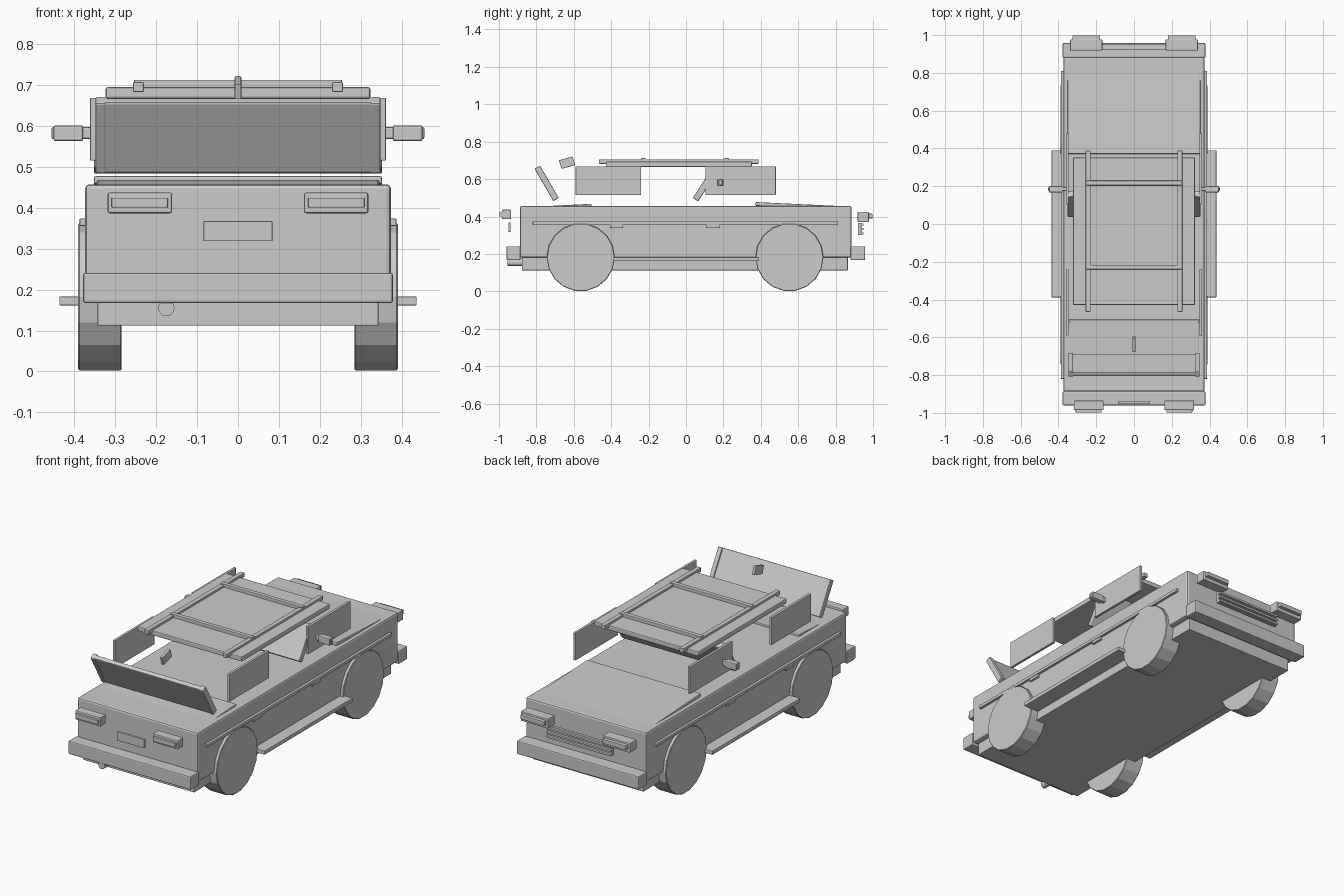
import bpy
from math import radians, pi

if "Cube" in bpy.data.objects:
    bpy.data.objects.remove(bpy.data.objects["Cube"])


def box(name, x, y, z, tilt=0.0, bevel=0.005):
    """Bevelled box from (min, max) ranges, tilted about its x axis in degrees."""
    bpy.ops.mesh.primitive_cube_add(
        size=1, location=[(r[0] + r[1]) / 2 for r in (x, y, z)])
    ob = bpy.context.object
    ob.name = name
    ob.scale = [r[1] - r[0] for r in (x, y, z)]
    bpy.ops.object.transform_apply(location=False, rotation=False, scale=True)
    ob.rotation_euler[0] = radians(tilt)
    if bevel:
        m = ob.modifiers.new("bevel", 'BEVEL')
        m.width = bevel
        m.segments = 2
    return ob


def pair(name, x, y, z, **kw):
    """The same box on the right and the left side."""
    box(name + "_right", x, y, z, **kw)
    box(name + "_left", (-x[1], -x[0]), y, z, **kw)


def panel(name, half_w, y, z, thick, length, tilt):
    """Box given by its centre, for leaning panels."""
    return box(name, (-half_w, half_w), (y - thick / 2, y + thick / 2),
               (z - length / 2, z + length / 2), tilt=tilt)


# Body, chassis, bumpers
box("body", (-0.373, 0.373), (-0.888, 0.885), (0.18, 0.457), bevel=0.01)
box("chassis", (-0.343, 0.343), (-0.877, 0.865), (0.112, 0.19), bevel=0.003)
for name, y in (("front_bumper", (-0.96, -0.885)), ("back_bumper", (0.88, 0.958))):
    box(name, (-0.378, 0.378), y, (0.167, 0.241), bevel=0.006)

# Sloping lids at both ends
box("back_hood", (-0.352, 0.352), (0.37, 0.85), (0.446, 0.466), tilt=-2.7)
box("front_hood", (-0.345, 0.345), (-0.855, -0.505), (0.437, 0.459), tilt=3)

# Wheels
for end, y in (("front", -0.563), ("back", 0.553)):
    for side, s in (("left", -1), ("right", 1)):
        bpy.ops.mesh.primitive_cylinder_add(
            vertices=18, radius=0.182, depth=0.106,
            location=(s * 0.337, y, 0.182), rotation=(0, pi / 2, 0))
        w = bpy.context.object
        w.name = f"{end}_{side}_wheel"
        m = w.modifiers.new("bevel", 'BEVEL')
        m.width = 0.003
        m.limit_method = 'ANGLE'
        m.angle_limit = radians(40)

# Running boards, side trim, door handles
pair("running_board", (0.33, 0.436), (-0.388, 0.39), (0.161, 0.183), bevel=0.003)
pair("side_trim", (0.365, 0.387), (-0.82, 0.81), (0.355, 0.373), bevel=0.003)
for i, y in enumerate((-0.372, 0.145)):
    pair(f"door_handle_{i}", (0.365, 0.385), (y - 0.035, y + 0.035),
         (0.339, 0.357), bevel=0.003)

# Leaning windscreens with side pillars
panel("front_glass", 0.338, -0.747, 0.576, 0.024, 0.2, 30)
for s in (-1, 1):
    p = panel("front_glass_pillar", 0.013, -0.745, 0.577, 0.034, 0.2, 30)
    p.location.x = s * 0.335
panel("back_glass", 0.352, 0.105, 0.574, 0.034, 0.2, -33)

# Side windows
pair("front_side_window", (0.346, 0.361), (-0.59, -0.24), (0.515, 0.668), bevel=0.002)
pair("back_side_window", (0.346, 0.361), (0.105, 0.48), (0.515, 0.668), bevel=0.002)

# Mirrors
pair("mirror", (0.378, 0.45), (0.167, 0.2), (0.562, 0.601))
pair("mirror_stem", (0.352, 0.455), (0.175, 0.195), (0.567, 0.597))

# Roof and rack
box("roof", (-0.323, 0.323), (-0.428, 0.352), (0.666, 0.694))
pair("rack_rail", (0.23, 0.256), (-0.465, 0.388), (0.682, 0.706), bevel=0.003)
for i, y in enumerate((-0.228, 0.217)):
    box(f"rack_crossbar_{i}", (-0.254, 0.254), (y - 0.012, y + 0.012),
        (0.69, 0.712), bevel=0.003)
box("roof_fin", (-0.008, 0.008), (-0.674, -0.598), (0.664, 0.712), tilt=16, bevel=0.003)

# Front end: lamps, plate and exhaust
pair("front_lamp", (0.161, 0.318), (-0.985, -0.935), (0.386, 0.437))
pair("front_lens", (0.171, 0.309), (-0.998, -0.98), (0.4, 0.424), bevel=0.003)
box("front_plate", (-0.084, 0.084), (-0.95, -0.937), (0.318, 0.367), bevel=0.002)
bpy.ops.mesh.primitive_cylinder_add(vertices=16, radius=0.02, depth=0.12,
                                    location=(-0.175, -0.895, 0.155),
                                    rotation=(pi / 2, 0, 0))
bpy.context.object.name = "exhaust_pipe"

# Back end: lamps and grille
pair("back_lamp", (0.168, 0.338), (0.918, 0.978), (0.37, 0.425))
pair("back_lens", (0.18, 0.326), (0.97, 0.998), (0.39, 0.415), bevel=0.003)
box("grille", (-0.2, 0.2), (0.92, 0.937), (0.3, 0.366), bevel=0.002)
for i, z in enumerate((0.309, 0.333, 0.357)):
    box(f"grille_bar_{i}", (-0.2, 0.2), (0.93, 0.95), (z - 0.006, z + 0.006), bevel=0.002)
